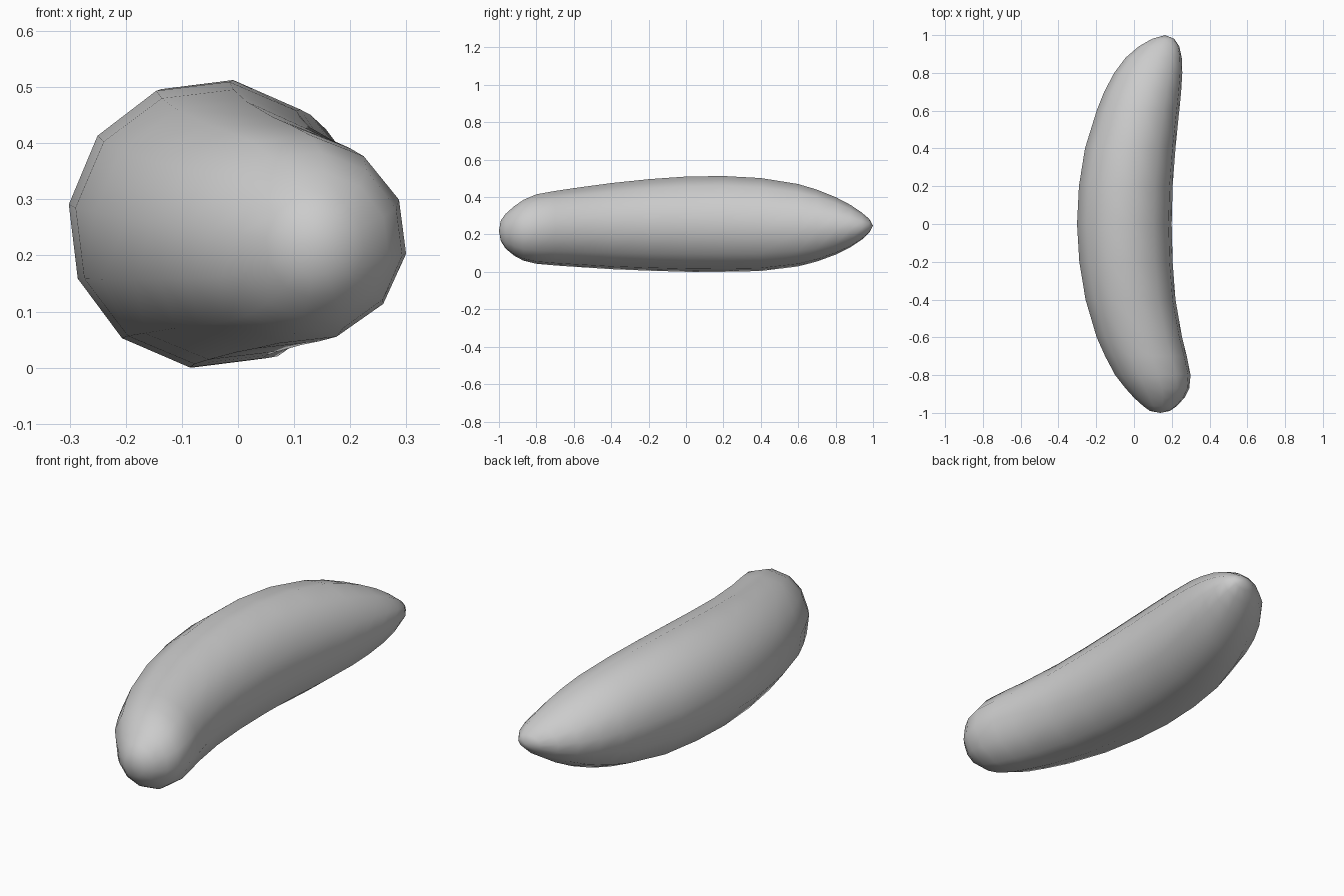
import bpy, bmesh, math

# Cross-sections along the length: y, x left, x right, z bottom, z top
SECTIONS = [
    (-0.99, 0.085, 0.19, 0.165, 0.275),
    (-0.965, 0.05, 0.225, 0.125, 0.31),
    (-0.92, 0.0, 0.268, 0.087, 0.35),
    (-0.87, -0.045, 0.293, 0.06, 0.385),
    (-0.80, -0.10, 0.30, 0.043, 0.415),
    (-0.70, -0.153, 0.28, 0.034, 0.433),
    (-0.60, -0.198, 0.255, 0.027, 0.448),
    (-0.40, -0.257, 0.22, 0.014, 0.475),
    (-0.20, -0.29, 0.205, 0.006, 0.496),
    (0.00, -0.302, 0.20, 0.0, 0.51),
    (0.20, -0.292, 0.205, 0.0, 0.513),
    (0.40, -0.26, 0.22, 0.004, 0.502),
    (0.60, -0.198, 0.24, 0.029, 0.47),
    (0.70, -0.158, 0.25, 0.055, 0.44),
    (0.80, -0.105, 0.256, 0.092, 0.40),
    (0.88, -0.045, 0.253, 0.132, 0.358),
    (0.94, 0.025, 0.24, 0.172, 0.317),
    (0.98, 0.095, 0.213, 0.21, 0.283),
]
TIPS = ((0.14, -1.0, 0.22), (0.165, 1.0, 0.247))
SIDES = 12
TWIST = math.radians(-8)

# Curved, tapered body lofted through the rings and closed at both tips
bm = bmesh.new()
rings = []
for y, x0, x1, z0, z1 in SECTIONS:
    ring = []
    for i in range(SIDES):
        a = TWIST + i * math.tau / SIDES
        ring.append(bm.verts.new((
            (x0 + x1) / 2 + (x1 - x0) / 2 * math.cos(a) * 1.008, y,
            (z0 + z1) / 2 + (z1 - z0) / 2 * math.sin(a) * 1.008)))
    rings.append(ring)
for i in range(SIDES):
    j = (i + 1) % SIDES
    for a, b in zip(rings, rings[1:]):
        bm.faces.new((a[i], a[j], b[j], b[i]))
for ring, tip in zip((rings[0], rings[-1]), TIPS):
    v = bm.verts.new(tip)
    for i in range(SIDES):
        bm.faces.new((v, ring[i], ring[(i + 1) % SIDES]))
bmesh.ops.recalc_face_normals(bm, faces=bm.faces[:])
for f in bm.faces:
    f.smooth = True

mesh = bpy.data.meshes.new("curved_body")
bm.to_mesh(mesh)
bm.free()
body = bpy.data.objects.new("curved_body", mesh)
bpy.context.collection.objects.link(body)

# Plain grey surface
grey = bpy.data.materials.new("plain grey")
grey.diffuse_color = (0.6, 0.6, 0.6, 1)
mesh.materials.append(grey)
